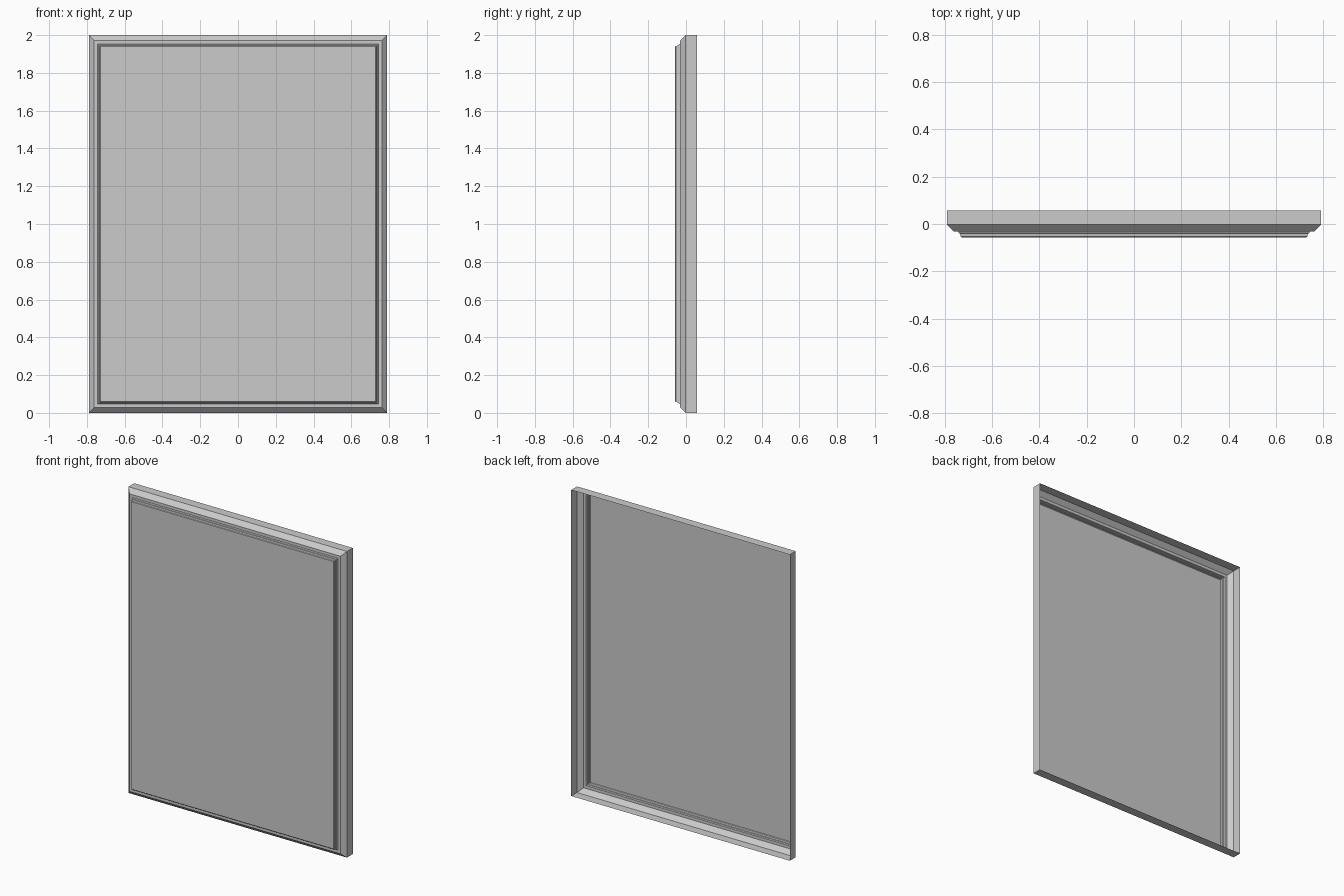
import bpy
import bmesh

if "Cube" in bpy.data.objects:
    bpy.data.objects.remove(bpy.data.objects["Cube"])

HALF_W, HEIGHT = 0.79, 2.0

# Moulding profile, from the open back rim to the raised panel: (inset, y)
PROFILE = [
    (0.0, 0.057),     # back rim
    (0.0, -0.003),    # outer side wall
    (0.028, -0.031),  # chamfer
    (0.047, -0.031),  # flat ledge
    (0.050, -0.039),  # first bead
    (0.055, -0.041),
    (0.057, -0.053),  # second bead
    (0.061, -0.057),  # panel edge
]


def add_ring(bm, inset, y):
    """One mitred rectangle of the moulding."""
    x, z0, z1 = HALF_W - inset, inset, HEIGHT - inset
    return [bm.verts.new(p) for p in ((-x, y, z0), (x, y, z0), (x, y, z1), (-x, y, z1))]


# Stepped panel shell, open at the back
bm = bmesh.new()
rings = [add_ring(bm, inset, y) for inset, y in PROFILE]
for a, b in zip(rings, rings[1:]):
    for i in range(4):
        j = (i + 1) % 4
        bm.faces.new((a[i], a[j], b[j], b[i]))

# Front panel field
bm.faces.new(rings[-1])

mesh = bpy.data.meshes.new("wall_panel")
bm.to_mesh(mesh)
bm.free()
bpy.context.collection.objects.link(bpy.data.objects.new("wall_panel", mesh))
